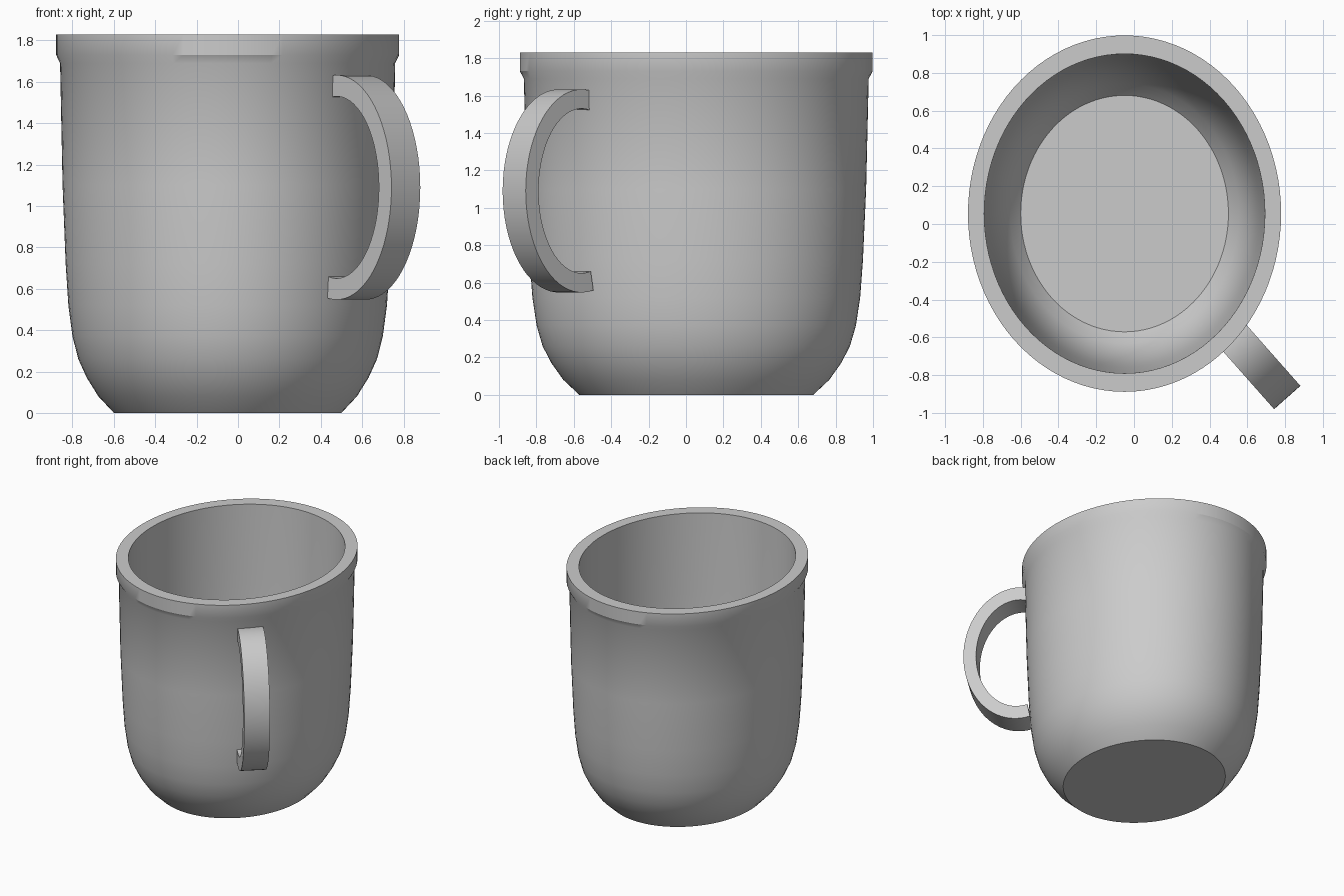
import bpy
import bmesh
from math import cos, sin, pi, radians
from mathutils import Matrix

if "Cube" in bpy.data.objects:
    bpy.data.objects.remove(bpy.data.objects["Cube"])

grey = bpy.data.materials.new("plain grey")
grey.use_nodes = True
COLOUR = (0.6, 0.6, 0.6, 1)
grey.diffuse_color = COLOUR
grey.node_tree.nodes["Principled BSDF"].inputs["Base Color"].default_value = COLOUR

CENTRE = Matrix.Translation((-0.05, 0.055, 0))
STRETCH = 1.138  # the cup is oval, longer along y
SEGMENTS = 96


def finish(name, bm, matrix):
    """Turn a bmesh into a smooth object with crisp edges."""
    bmesh.ops.transform(bm, matrix=matrix, verts=bm.verts)
    bmesh.ops.recalc_face_normals(bm, faces=bm.faces)
    mesh = bpy.data.meshes.new(name)
    bm.to_mesh(mesh)
    bm.free()
    mesh.materials.append(grey)
    obj = bpy.data.objects.new(name, mesh)
    bpy.context.collection.objects.link(obj)
    bpy.ops.object.select_all(action="DESELECT")
    obj.select_set(True)
    bpy.context.view_layer.objects.active = obj
    bpy.ops.object.shade_smooth_by_angle(angle=radians(28))
    return obj


def bridge(bm, a, b):
    for i in range(len(a)):
        j = (i + 1) % len(a)
        bm.faces.new((a[i], a[j], b[j], b[i]))


# Cup: outer wall, rim and inner wall as one oval lathe
outer = [(0.55, 0), (0.625, 0.08), (0.681, 0.17), (0.722, 0.26), (0.75, 0.37),
         (0.77, 0.52), (0.783, 0.72), (0.798, 1.1), (0.81, 1.69)]
rim = [(0.829, 1.73), (0.829, 1.83), (0.743, 1.83)]
inner = [(0.732, 1.2), (0.715, 0.72), (0.7, 0.52), (0.68, 0.38),
         (0.648, 0.26), (0.605, 0.17), (0.55, 0.1)]
bm = bmesh.new()
rings = []
for r, z in outer + rim + inner:
    rings.append([bm.verts.new((r * cos(2 * pi * i / SEGMENTS),
                                r * STRETCH * sin(2 * pi * i / SEGMENTS), z))
                  for i in range(SEGMENTS)])
for low, high in zip(rings, rings[1:]):
    bridge(bm, low, high)
bm.faces.new(rings[0])   # underside
bm.faces.new(rings[-1])  # inside floor
finish("cup", bm, CENTRE)

# Handle: flat band swept along an oval arc, ends sunk into the wall
STEPS = 40
REACH = radians(102)
HALF_WIDTH = 0.093
bm = bmesh.new()
sections = []
for k in range(STEPS + 1):
    t = -REACH + 2 * REACH * k / STEPS
    section = []
    for rx, rz, side in ((0.4, 0.543, -1), (0.4, 0.543, 1),
                         (0.308, 0.44, 1), (0.308, 0.44, -1)):
        section.append(bm.verts.new((0.9 + rx * cos(t), side * HALF_WIDTH,
                                     1.09 + rz * sin(t))))
    sections.append(section)
for a, b in zip(sections, sections[1:]):
    bridge(bm, a, b)
bm.faces.new(sections[0])
bm.faces.new(sections[-1])
finish("handle", bm, CENTRE @ Matrix.Rotation(radians(-48.5), 4, "Z"))
